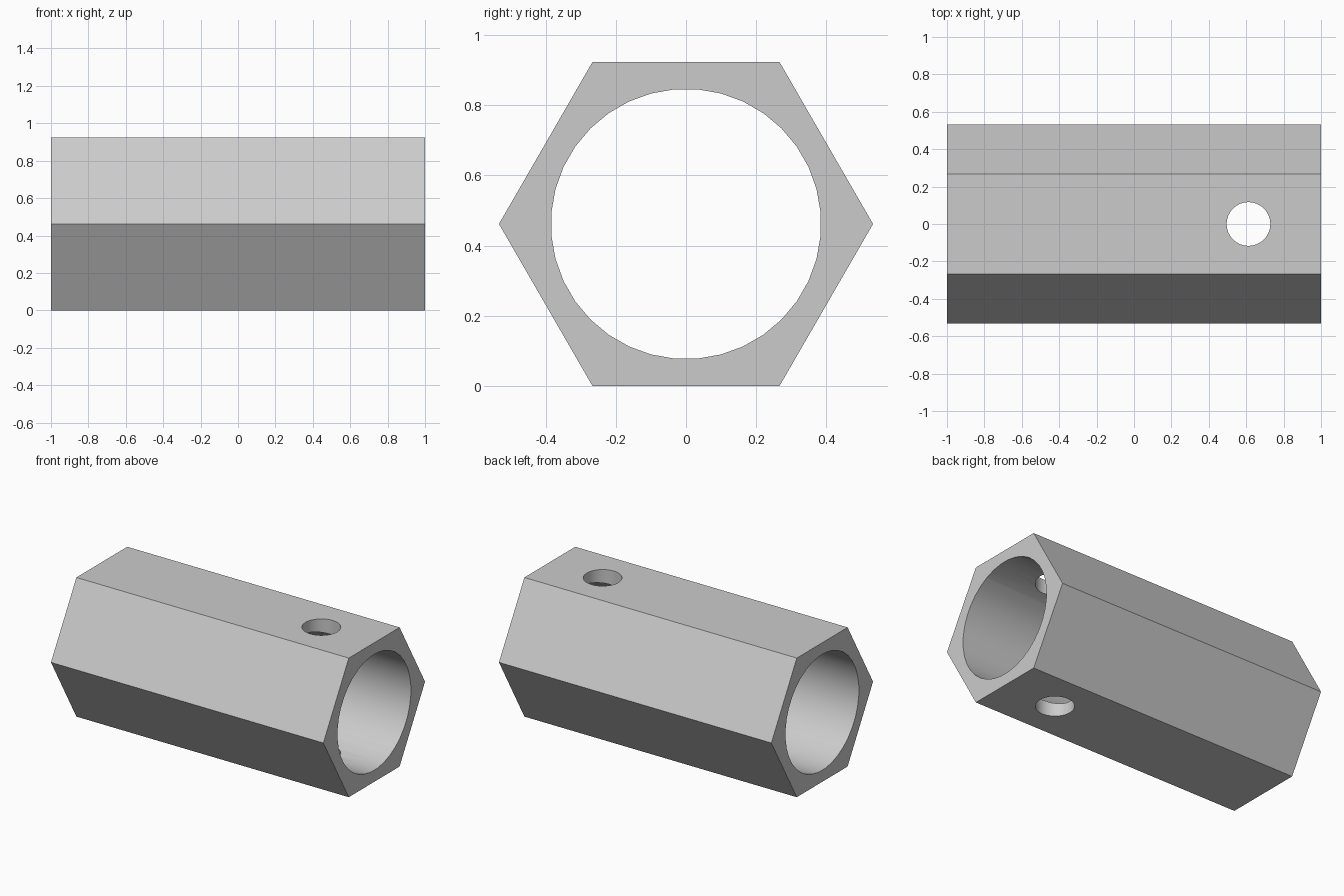
import bpy
import math

if "Cube" in bpy.data.objects:
    bpy.data.objects.remove(bpy.data.objects["Cube"], do_unlink=True)

HEX_RADIUS = 0.533
MID_Z = HEX_RADIUS * math.cos(math.pi / 6)

grey = bpy.data.materials.new("light grey")
grey.use_nodes = True
colour = (0.6, 0.6, 0.6, 1)
grey.diffuse_color = colour
grey.node_tree.nodes["Principled BSDF"].inputs["Base Color"].default_value = colour


def prism(name, sides, radius, length, x=0, along_x=True, turn=0):
    """Cylinder lying along x, or standing along z, at mid height."""
    bpy.ops.mesh.primitive_cylinder_add(
        vertices=sides, radius=radius, depth=length, location=(x, 0, MID_Z),
        rotation=(0, math.pi / 2 if along_x else 0, 0))
    obj = bpy.context.object
    obj.name = name
    obj.data.materials.append(grey)
    # Turn the section about its own axis
    for v in obj.data.vertices:
        px, py = v.co.x, v.co.y
        v.co.x = px * math.cos(turn) - py * math.sin(turn)
        v.co.y = px * math.sin(turn) + py * math.cos(turn)
    return obj


# Hexagonal sleeve, flat on top and bottom
sleeve = prism("hex_sleeve", 6, HEX_RADIUS, 2)

# Round bore along the sleeve and a pin hole through both walls
cutters = [
    prism("bore_cutter", 36, 0.385, 2.4, turn=math.radians(5)),
    prism("pin_hole_cutter", 32, 0.117, 1.4, x=0.612, along_x=False),
]

for cutter in cutters:
    mod = sleeve.modifiers.new(cutter.name, "BOOLEAN")
    mod.operation = "DIFFERENCE"
    mod.solver = "EXACT"
    mod.object = cutter

# Apply the cuts and discard the cutters
bpy.ops.object.select_all(action="DESELECT")
sleeve.select_set(True)
bpy.context.view_layer.objects.active = sleeve
for cutter in cutters:
    bpy.ops.object.modifier_apply(modifier=cutter.name)
for cutter in cutters:
    bpy.data.objects.remove(cutter, do_unlink=True)

# Smooth round walls, crisp hexagon edges
bpy.ops.object.shade_smooth_by_angle(angle=math.radians(30))
